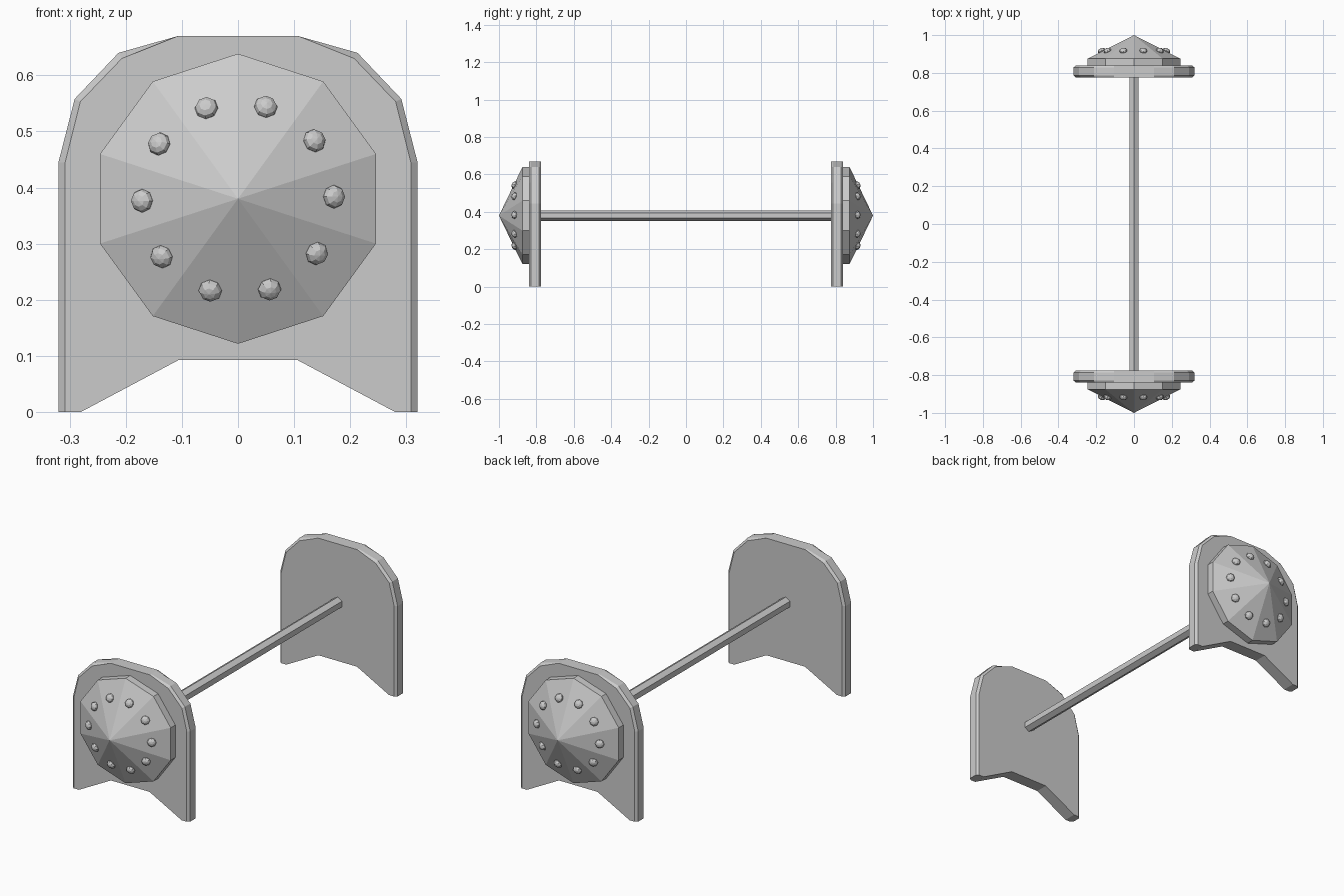
import bpy, bmesh, math
from mathutils import Vector, Matrix

if "Cube" in bpy.data.objects:
    bpy.data.objects.remove(bpy.data.objects["Cube"])

CZ = 0.38        # height of axle and boss centre


def finish(name, bm):
    bmesh.ops.recalc_face_normals(bm, faces=bm.faces)
    me = bpy.data.meshes.new(name)
    bm.to_mesh(me)
    bm.free()
    ob = bpy.data.objects.new(name, me)
    bpy.context.collection.objects.link(ob)
    return ob


def loft(name, rings, apex=None):
    """Skin a list of equal-length closed rings, capping both ends."""
    bm = bmesh.new()
    loops = [[bm.verts.new(p) for p in r] for r in rings]
    for a, b in zip(loops, loops[1:]):
        for i in range(len(a)):
            j = (i + 1) % len(a)
            bm.faces.new((a[i], a[j], b[j], b[i]))
    bm.faces.new(loops[0])
    if apex is None:
        bm.faces.new(loops[-1])
    else:
        tip, last = bm.verts.new(apex), loops[-1]
        for i in range(len(last)):
            bm.faces.new((last[i], last[(i + 1) % len(last)], tip))
    # merge coincident points where the chamfer runs out
    bmesh.ops.remove_doubles(bm, verts=bm.verts, dist=1e-5)
    return finish(name, bm)


def circle(r, n, y, start=math.pi / 2):
    return [(r * math.cos(start + 2 * math.pi * i / n), y,
             CZ + r * math.sin(start + 2 * math.pi * i / n)) for i in range(n)]


def outline(half, y):
    pts = half + [(-x, z) for x, z in reversed(half)]
    return [(x, y, z) for x, z in pts]


# half outlines of the end plate: full size and chamfered face
foot = [(0.105, 0.093), (0.28, 0.0)]
outer = foot + [(0.32, 0.0), (0.32, 0.445), (0.291, 0.558), (0.213, 0.64), (0.107, 0.67)]
inner = foot + [(0.308, 0.0), (0.308, 0.445), (0.281, 0.553), (0.207, 0.63), (0.107, 0.67)]


def studs(name, s):
    """Ring of low-poly rivets lying on the cone faces."""
    bm = bmesh.new()
    for k in range(10):
        a = math.radians(1.2 + 36 * k)
        radial = Vector((math.cos(a), 0, math.sin(a)))
        normal = (radial * 0.45 + Vector((0, s * 0.89, 0))).normalized()
        pos = radial * 0.171 + Vector((0, s * 0.916, CZ))
        mat = (Matrix.Translation(pos) @ normal.to_track_quat('Z', 'Y').to_matrix().to_4x4()
               @ Matrix.Diagonal((1, 1, 0.75, 1)))
        bmesh.ops.create_uvsphere(bm, u_segments=8, v_segments=6, radius=0.021, matrix=mat)
    return finish(name, bm)


for side, s in (("front", -1), ("back", 1)):
    # end plate with chamfered sides
    loft(side + "_plate", [outline(inner, s * 0.776), outline(outer, s * 0.786),
                           outline(outer, s * 0.829), outline(inner, s * 0.839)])
    # ten-sided conical boss
    loft(side + "_boss", [circle(0.2585, 10, s * 0.83), circle(0.2585, 10, s * 0.875)],
         apex=(0, s * 1.0, CZ))
    studs(side + "_studs", s)

# hexagonal axle
loft("axle", [circle(0.028, 6, -0.78), circle(0.028, 6, 0.78)])
